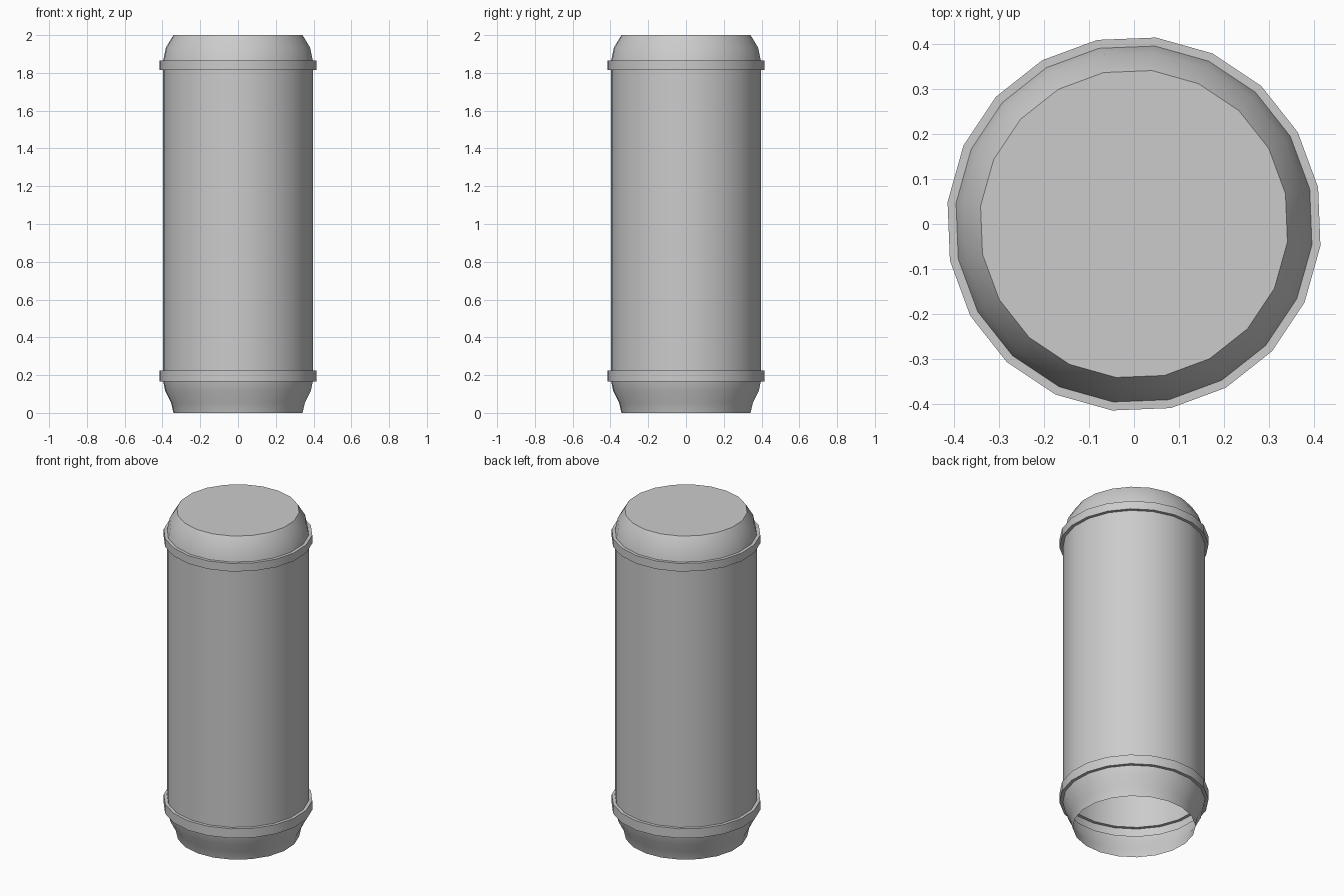
import bpy, bmesh
from math import cos, sin, pi, radians

if "Cube" in bpy.data.objects:
    bpy.data.objects.remove(bpy.data.objects["Cube"])

SIDES = 20
TURN = radians(11.3)

# Half profile (radius, height) from the open foot up to the flat lid
profile = [
    (0.344, 0.0), (0.357, 0.055), (0.388, 0.115), (0.399, 0.167),   # flared foot
    (0.418, 0.167), (0.418, 0.225), (0.399, 0.225),                 # lower band
    (0.399, 1.815),                                                 # straight body
    (0.418, 1.815), (0.418, 1.865), (0.399, 1.865),                 # upper band
    (0.384, 1.935), (0.344, 2.0),                                   # rounded shoulder
]

bm = bmesh.new()


def ring(r, z):
    return [bm.verts.new((r * cos(TURN + 2 * pi * i / SIDES),
                          r * sin(TURN + 2 * pi * i / SIDES), z))
            for i in range(SIDES)]


# Lathe the shell
rings = [ring(r, z) for r, z in profile]
for a, b in zip(rings, rings[1:]):
    for i in range(SIDES):
        j = (i + 1) % SIDES
        bm.faces.new((a[i], a[j], b[j], b[i]))

# Flat lid; the underside stays open
bm.faces.new(rings[-1])

mesh = bpy.data.meshes.new("canister_shell")
bm.to_mesh(mesh)
bm.free()
shell = bpy.data.objects.new("canister_shell", mesh)
bpy.context.collection.objects.link(shell)
bpy.context.view_layer.objects.active = shell
shell.select_set(True)
bpy.ops.object.shade_smooth_by_angle(angle=radians(35))
